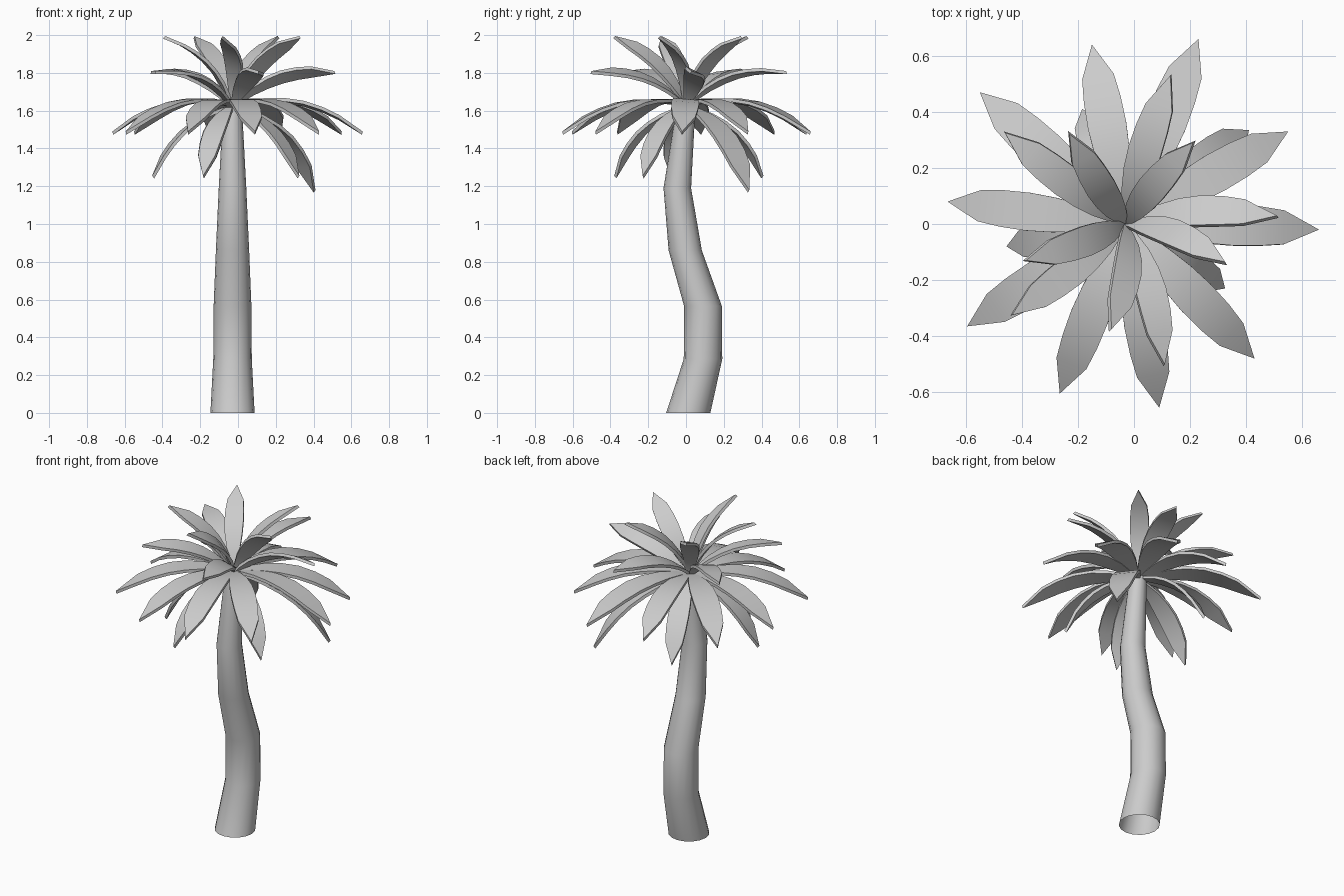
import bpy, bmesh, math
from mathutils import Vector, Matrix

if "Cube" in bpy.data.objects:
    bpy.data.objects.remove(bpy.data.objects["Cube"])

CROWN = Vector((-0.03, 0.0, 1.63))


def finish(name, bm):
    bmesh.ops.recalc_face_normals(bm, faces=bm.faces)
    mesh = bpy.data.meshes.new(name)
    bm.to_mesh(mesh)
    bm.free()
    obj = bpy.data.objects.new(name, mesh)
    bpy.context.collection.objects.link(obj)
    bpy.ops.object.select_all(action='DESELECT')
    obj.select_set(True)
    bpy.context.view_layer.objects.active = obj
    bpy.ops.object.shade_smooth_by_angle(angle=math.radians(40))
    return obj


# Trunk: open tapered tube following an S-bend, (y, z, radius) per ring
RINGS = [(0.012, 0, 0.117), (0.09, 0.285, 0.102), (0.09, 0.565, 0.1),
         (-0.004, 0.86, 0.088), (-0.046, 1.19, 0.073), (0.0, 1.62, 0.05)]
SIDES = 16
bm = bmesh.new()
rings = []
for y, z, r in RINGS:
    rings.append([bm.verts.new((-0.029 + r * math.cos(a), y + r * math.sin(a), z))
                  for a in (2 * math.pi * i / SIDES for i in range(SIDES))])
for lo, hi in zip(rings, rings[1:]):
    for i in range(SIDES):
        j = (i + 1) % SIDES
        bm.faces.new((lo[i], lo[j], hi[j], hi[i]))
finish("trunk", bm)

# Leaf blade along its chord, unit length: (distance, arch height, half width)
BLADE = [(0, 0, 0.012), (0.1, 0.05, 0.04), (0.233, 0.095, 0.073), (0.38, 0.123, 0.095),
         (0.524, 0.13, 0.104), (0.67, 0.113, 0.1), (0.804, 0.08, 0.086)]
THICK = 0.018


def add_leaf(bm, tip, roll):
    chord = Vector(tip) - CROWN
    length = chord.length
    x = chord.normalized()
    y = Vector((0, 0, 1)).cross(x).normalized()
    frame = Matrix((x, y, x.cross(y))).transposed()
    frame = frame @ Matrix.Rotation(math.radians(-roll), 3, 'X')

    def put(d, h, w, drop):
        return bm.verts.new(CROWN + frame @ (Vector((d, w, h)) * length - Vector((0, 0, drop))))

    layers = []
    for drop in (0, THICK):
        left = [put(d, h, w, drop) for d, h, w in BLADE]
        right = [put(d, h, -w, drop) for d, h, w in BLADE]
        end = put(1, 0, 0, drop)
        for i in range(len(BLADE) - 1):
            bm.faces.new((left[i], right[i], right[i + 1], left[i + 1]))
        bm.faces.new((left[-1], right[-1], end))
        layers.append(left + [end] + right[::-1])
    top, under = layers
    for i in range(len(top)):
        j = (i + 1) % len(top)
        bm.faces.new((top[i], top[j], under[j], under[i]))


# Crown tiers: tip height and (x, y, roll) of every leaf tip
TIERS = {
    "top_leaves": (1.995, [(0.21, 0.29, 8), (-0.23, 0.32, 6), (-0.385, -0.13, 8),
                           (-0.08, -0.375, 28), (0.325, -0.135, 30)]),
    "upper_leaves": (1.81, [(0.51, 0.03, 28), (0.13, 0.53, 8), (-0.46, 0.325, 6),
                            (-0.435, -0.325, 8), (0.11, -0.5, 20)]),
    "middle_leaves": (1.49, [(0.66, -0.02, 5), (0.55, 0.33, 0), (0.23, 0.66, 0),
                             (-0.15, 0.64, 0), (-0.55, 0.47, 0), (-0.665, 0.08, 0),
                             (-0.595, -0.365, 0), (-0.265, -0.605, 0),
                             (0.09, -0.655, 0), (0.43, -0.48, 0)]),
    "lower_leaves": (1.255, [(-0.185, 0.41, 0), (-0.455, -0.08, 0),
                             (-0.185, -0.38, 0), (0.325, -0.23, 0)]),
    "long_drooping_leaf": (1.18, [(0.41, 0.335, 0)]),
}
for name, (z, tips) in TIERS.items():
    bm = bmesh.new()
    for tx, ty, roll in tips:
        add_leaf(bm, (tx, ty, z), roll)
    finish(name, bm)
